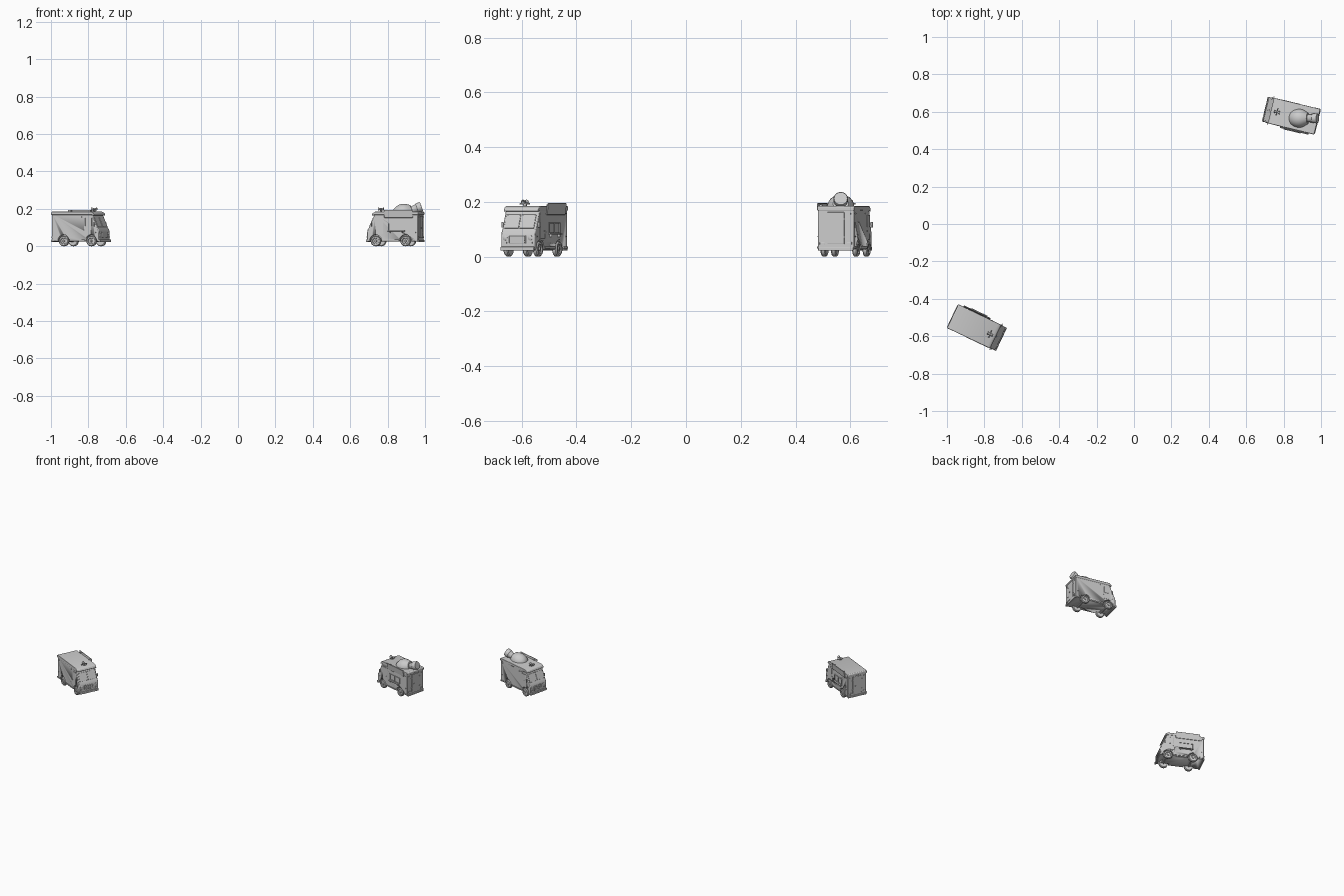
import bpy, bmesh, math
from mathutils import Matrix, Vector

if "Cube" in bpy.data.objects:
    bpy.data.objects.remove(bpy.data.objects["Cube"])

# Every part is built in truck space: +x is forward, +y the serving side, z up
place = Matrix()


def finish(bm, name, bevel=0, angle=35):
    bmesh.ops.recalc_face_normals(bm, faces=bm.faces)
    bm.transform(place)
    me = bpy.data.meshes.new(name)
    bm.to_mesh(me)
    bm.free()
    ob = bpy.data.objects.new(name, me)
    bpy.context.collection.objects.link(ob)
    if bevel:
        mod = ob.modifiers.new("bevel", 'BEVEL')
        mod.width, mod.segments, mod.limit_method = bevel, 2, 'ANGLE'
    bpy.ops.object.select_all(action='DESELECT')
    ob.select_set(True)
    bpy.context.view_layer.objects.active = ob
    bpy.ops.object.shade_smooth_by_angle(angle=math.radians(angle))
    return ob


def box(name, x, y, z, bevel=0, tilt=None):
    """Box from (min, max) ranges; tilt = (axis, degrees) about its centre."""
    c = Vector([(a + b) / 2 for a, b in (x, y, z)])
    m = Matrix.Translation(c)
    if tilt:
        m = m @ Matrix.Rotation(math.radians(tilt[1]), 4, tilt[0])
    m = m @ Matrix.Diagonal([b - a for a, b in (x, y, z)] + [1])
    bm = bmesh.new()
    bmesh.ops.create_cube(bm, size=1, matrix=m)
    return finish(bm, name, bevel)


def extrude(name, profile, half, bevel=0):
    """Side profile (x, z) extruded across the truck."""
    bm = bmesh.new()
    f = bm.faces.new([bm.verts.new((x, -half, z)) for x, z in profile])
    r = bmesh.ops.extrude_face_region(bm, geom=[f])
    bmesh.ops.translate(bm, vec=(0, 2 * half, 0),
                        verts=[v for v in r['geom'] if isinstance(v, bmesh.types.BMVert)])
    return finish(bm, name, bevel)


def lathe(name, profile, start, axis, n=28):
    """Profile of (radius, distance) spun around an axis from a start point."""
    q = Vector((0, 0, 1)).rotation_difference(Vector(axis)).to_matrix().to_4x4()
    m = Matrix.Translation(start) @ q
    bm = bmesh.new()
    vs = [bm.verts.new((r, 0, t)) for r, t in profile]
    es = [bm.edges.new(p) for p in zip(vs, vs[1:])]
    bmesh.ops.spin(bm, geom=vs + es, cent=(0, 0, 0), axis=(0, 0, 1),
                   angle=2 * math.pi, steps=n)
    bmesh.ops.remove_doubles(bm, verts=bm.verts, dist=1e-5)
    bm.transform(m)
    return finish(bm, name)


WHEEL_X = (0.093, -0.07)
HALF = 0.068


def body():
    shell = extrude("body", [(-.14, .026), (-.14, .176), (.098, .176), (.106, .155),
                             (.131, .098), (.138, .088), (.141, .07), (.141, .026)],
                    HALF, .004)
    for wx in WHEEL_X:
        for s in (-1, 1):
            cut = lathe("arch_cutter", [(0, 0), (.033, 0), (.033, .03), (0, .03)],
                        (wx, s * (HALF - .024), .029), (0, s, 0))
            cut.hide_render = True
            mod = shell.modifiers.new("arch", 'BOOLEAN')
            mod.object, mod.operation = cut, 'DIFFERENCE'
            bpy.context.view_layer.objects.active = shell
            for name in [k.name for k in shell.modifiers]:
                bpy.ops.object.modifier_apply(modifier=name)
            bpy.data.objects.remove(cut)
    # Roof cap with a brow over the windscreen
    extrude("roof_cap", [(-.142, .168), (-.142, .181), (-.138, .185), (.094, .185),
                         (.108, .178), (.114, .166), (.108, .164), (.1, .168)],
            HALF + .002, .002)


def wheels():
    for wx in WHEEL_X:
        for s in (-1, 1):
            lathe("wheel", [(0, 0), (.024, 0), (.028, .003), (.028, .015), (.024, .019),
                            (.017, .019), (.015, .015), (.007, .015), (.005, .019), (0, .019)],
                  (wx, s * (HALF - .018), .028), (0, s, 0))
        lathe("axle", [(0, 0), (.005, 0), (.005, .1), (0, .1)], (wx, -.05, .028), (0, 1, 0), 12)


def front():
    # Split windscreen, frame, wipers
    for s in (-1, 1):
        y = sorted((s * .002, s * .06))
        box("windscreen", (.1175, .1205), y, (.101, .155), .001, ('Y', -23.5))
        lathe("headlight", [(0, 0), (.009, 0), (.009, .003), (.005, .005), (0, .005)],
              (.139, s * .051, .068), (1, 0, 0), 20)
        box("indicator", (.14, .144), sorted((s * .044, s * .06)), (.048, .053))
        # Side mirror and its arm
        box("mirror_arm", (.113, .116), sorted((s * .066, s * .075)), (.117, .12))
        box("mirror", (.112, .117), sorted((s * .071, s * .078)), (.106, .126), .001)
    box("grille_frame", (.139, .143), (-.034, .034), (.047, .077), .002)
    for i in range(4):
        box("grille_bar", (.142, .1445), (-.03, .03), (.05 + i * .0065, .0535 + i * .0065))
    box("front_bumper", (.136, .147), (-.068, .068), (.022, .036), .002)


def sides():
    for s in (-1, 1):
        def panel(name, x, z, d=.0015, bevel=0):
            return box(name, x, sorted((s * (HALF - .001), s * (HALF + d))), z, bevel)
        # Cab door with window
        panel("cab_door", (.052, .094), (.066, .16), .001)
        panel("cab_window", (.06, .098), (.108, .152), .0025, .001)
        panel("door_handle", (.054, .062), (.092, .095), .004)
        # Lower trim between wheels and behind them
        panel("skirt_trim", (-.033, .056), (.03, .036), .003)
        panel("skirt_trim_rear", (-.139, -.107), (.03, .036), .003)
        for x in (-.12, .035):
            panel("side_marker", (x - .004, x + .004), (.155, .159), .003)
        for x in (-.125, .12):
            panel("low_marker", (x - .003, x + .003), (.072, .076), .003)
    # Serving hatch: frame, pane, counter with brackets
    box("hatch_pane", (-.066, .02), (HALF - .001, HALF + .001), (.087, .122))
    for z in (.084, .121):
        box("hatch_rail", (-.07, .024), (HALF - .001, HALF + .004), (z, z + .004))
    for x in (-.07, -.025, .02):
        box("hatch_post", (x, x + .004), (HALF - .001, HALF + .004), (.085, .124))
    box("counter", (-.068, .024), (HALF - .001, HALF + .014), (.08, .084), .001)
    for x in (-.058, .012):
        box("counter_bracket", (x, x + .003), (HALF - .001, HALF + .01), (.072, .081))
    # Sign board along the roof edge
    box("sign_board", (-.112, .045), (HALF + .003, HALF + .008), (.152, .195), .002, ('X', -8))
    for x in (-.09, .025):
        box("sign_bracket", (x, x + .004), (HALF - .004, HALF + .005), (.168, .19))


def rear():
    box("rear_door", (-.1425, -.139), (-.032, .032), (.046, .162), .001)
    box("rear_door_seam", (-.1435, -.142), (-.0008, .0008), (.048, .16))
    box("rear_handle", (-.146, -.142), (.004, .016), (.095, .099))
    for s in (-1, 1):
        box("tail_light", (-.1435, -.139), sorted((s * .042, s * .06)), (.044, .053), .001)
        box("rear_marker", (-.143, -.139), sorted((s * .048, s * .056)), (.154, .159))
        for z in (.07, .135):
            box("rear_hinge", (-.144, -.139), sorted((s * .03, s * .037)), (z, z + .004))
    box("rear_bumper", (-.145, -.136), (-.066, .066), (.022, .034), .002)


def loudspeaker():
    box("speaker_foot", (.076, .084), (-.006, .006), (.184, .193))
    box("speaker_bar", (.077, .083), (-.02, .02), (.19, .195), .001)
    for d in (-1, 1):
        lathe("speaker_horn", [(0, 0), (.004, 0), (.005, .008), (.009, .016),
                               (.007, .016), (.003, .009), (0, .008)],
              (.08 - d * .001, 0, .199), (d, 0, 0), 16)


def ice_cream():
    # Toppled cone lying on the roof, cup pointing back and up
    start, end = Vector((-.038, .006, .175)), Vector((-.139, -.018, .212))
    axis = end - start
    n = axis.length
    lathe("ice_cream", [(0, -.05), (.022, -.046), (.038, -.034), (.047, -.016), (.05, .002),
                        (.049, .018), (.044, .032), (.035, .046), (.028, .056), (0, .058)],
          start, axis.normalized())
    lathe("wafer_cup", [(0, .05), (.019, .05), (.0225, n - .03), (.026, n - .026), (.0265, n - .004),
                        (.024, n), (0, n)], start, axis.normalized())


def truck(x, y, heading, cone):
    global place
    place = Matrix.Translation((x, y, 0)) @ Matrix.Rotation(math.radians(heading), 4, 'Z')
    for part in (body, wheels, front, sides, rear, loudspeaker):
        part()
    if cone:
        ice_cream()


truck(-.841, -.554, -25.5, False)
truck(.842, .580, 166.5, True)
